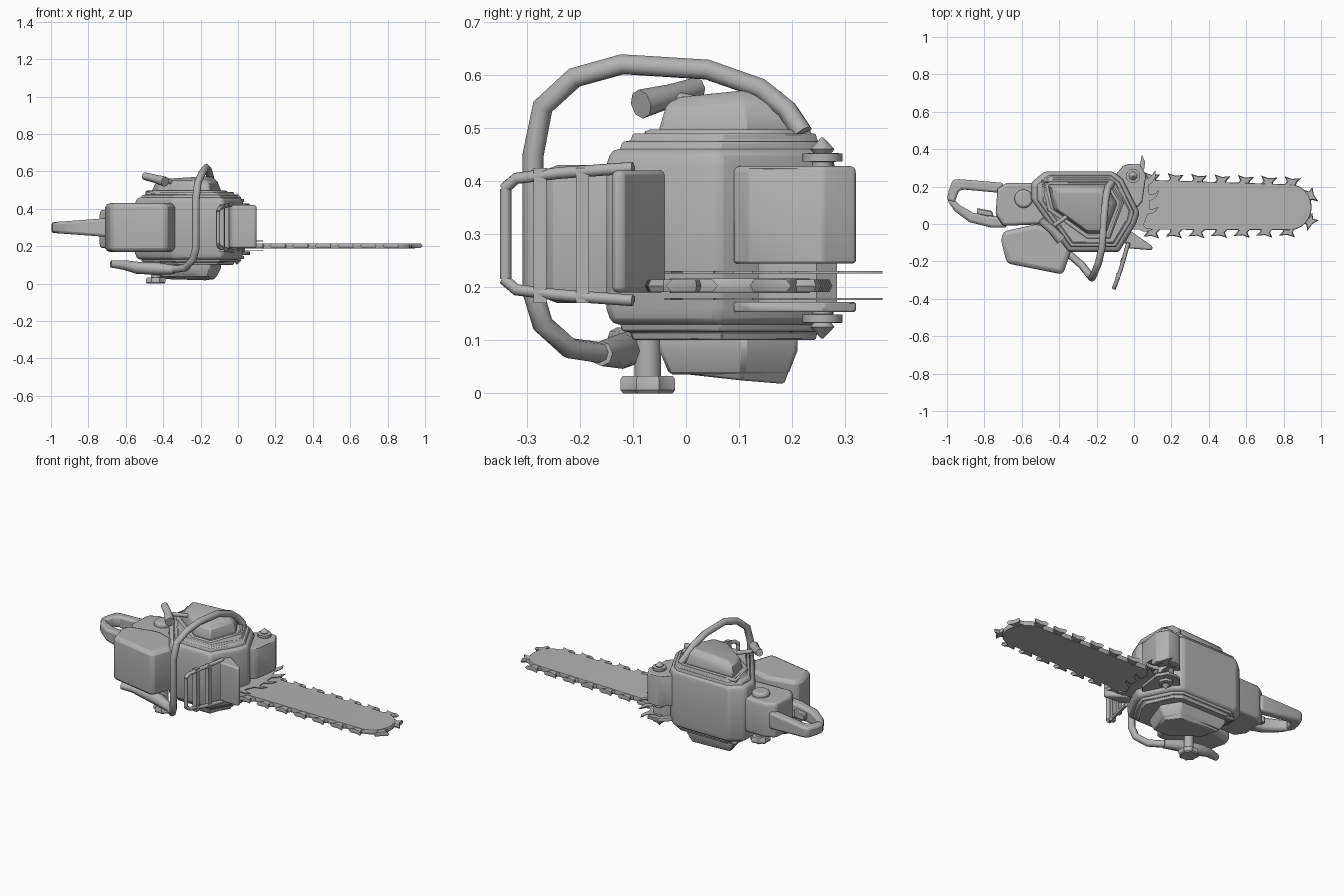
import bpy, bmesh, math
from mathutils import Vector

grey = bpy.data.materials.new("mid_grey")
grey.diffuse_color = (0.45, 0.45, 0.45, 1)


def finish(ob, angle=35):
    ob.data.materials.append(grey)
    bpy.ops.object.select_all(action='DESELECT')
    ob.select_set(True)
    bpy.context.view_layer.objects.active = ob
    if ob.type == 'CURVE':
        bpy.ops.object.convert(target='MESH')
        ob = bpy.context.object
    bpy.ops.object.shade_smooth_by_angle(angle=math.radians(angle))
    return ob


def bm_object(name, bm, bevel=0.0, segments=2):
    bmesh.ops.recalc_face_normals(bm, faces=bm.faces)
    me = bpy.data.meshes.new(name)
    bm.to_mesh(me)
    bm.free()
    ob = bpy.data.objects.new(name, me)
    bpy.context.collection.objects.link(ob)
    if bevel:
        m = ob.modifiers.new("bevel", 'BEVEL')
        m.width, m.segments, m.limit_method = bevel, segments, 'ANGLE'
        m.angle_limit = math.radians(30)
    return finish(ob)


def loft(name, pts, levels, bevel=0.0, segments=2, slope=(0, 0)):
    """Stack an xy outline at (z, scale) levels; slope tilts the last level."""
    bm = bmesh.new()
    c = Vector((sum(p[0] for p in pts), sum(p[1] for p in pts))) / len(pts)
    rings = []
    for i, (z, s) in enumerate(levels):
        ring = []
        for p in pts:
            q = c + (Vector(p) - c) * s
            dz = (q - c).dot(Vector(slope)) if i == len(levels) - 1 else 0
            ring.append(bm.verts.new((q.x, q.y, z + dz)))
        rings.append(ring)
    bm.faces.new(rings[0])
    bm.faces.new(rings[-1])
    n = len(pts)
    for a, b in zip(rings, rings[1:]):
        for i in range(n):
            bm.faces.new((a[i], a[(i + 1) % n], b[(i + 1) % n], b[i]))
    return bm_object(name, bm, bevel, segments)


def circle(x, y, r, n=12):
    return [(x + r * math.cos(2 * math.pi * i / n), y + r * math.sin(2 * math.pi * i / n)) for i in range(n)]


def tube(name, pts, r, radii=None, closed=False):
    cu = bpy.data.curves.new(name, 'CURVE')
    cu.dimensions, cu.bevel_depth, cu.bevel_resolution = '3D', r, 2
    cu.use_fill_caps = True
    sp = cu.splines.new('POLY')
    sp.points.add(len(pts) - 1)
    sp.use_cyclic_u = closed
    for i, p in enumerate(pts):
        sp.points[i].co = (*p, 1)
        sp.points[i].radius = radii[i] if radii else 1
    ob = bpy.data.objects.new(name, cu)
    bpy.context.collection.objects.link(ob)
    return finish(ob, 50)


# Engine housing with stepped plates above and below
body = [(-0.48, 0.28), (-0.11, 0.28), (-0.06, 0.24), (0.03, 0.06), (0.01, 0.0),
        (-0.08, -0.15), (-0.35, -0.15), (-0.55, 0.13), (-0.55, 0.22)]
loft("engine_body", body, [(0.13, 0.96), (0.16, 1), (0.43, 1), (0.46, 0.96)], 0.012)
loft("top_plate", body, [(0.45, 0.91), (0.474, 0.88), (0.476, 0.82), (0.49, 0.80)], 0.003, 1)
loft("bottom_plate", body, [(0.10, 0.80), (0.115, 0.82), (0.117, 0.88), (0.14, 0.91)], 0.003, 1)

# Faceted caps on both sides, with raised rims
cap = [(-0.46, 0.21), (-0.15, 0.21), (-0.09, 0.11), (-0.15, -0.05), (-0.25, -0.05), (-0.43, 0.08)]
loft("top_cap", cap, [(0.48, 1), (0.50, 1), (0.545, 0.9), (0.562, 0.72)], 0.006, 1, (0.06, 0.08))
loft("bottom_cap", cap, [(0.035, 0.86), (0.08, 1), (0.11, 1)], 0.006, 1)
loft("bottom_cap_lip", cap, [(0.07, 0.95), (0.03, 0.8)], 0.004, 1, (-0.03, -0.10))
for nm, z, s in (("top_rim", 0.485, 1.14), ("bottom_rim", 0.112, 1.14)):
    tube(nm, [(-0.27 + (x + 0.27) * s, 0.085 + (y - 0.085) * s, z) for x, y in cap], 0.012, closed=True)

# Pull starter grip
tube("starter_stem", [(-0.36, 0.04, 0.545), (-0.43, -0.01, 0.555)], 0.012)
tube("starter_grip", [(-0.50, 0.02, 0.575), (-0.44, -0.03, 0.56), (-0.39, -0.085, 0.545)],
     0.028, [0.75, 0.8, 1])

# Fuel tank
loft("fuel_tank", [(-0.70, -0.04), (-0.52, 0.0), (-0.31, -0.07), (-0.38, -0.27), (-0.68, -0.21), (-0.71, -0.09)],
     [(0.17, 0.97), (0.19, 1), (0.41, 1), (0.43, 0.97)], 0.02)

# Rear mount, filler knob and loop handle
loft("rear_mount", [(-0.73, 0.19), (-0.68, 0.22), (-0.45, 0.22), (-0.45, 0.0), (-0.70, -0.01), (-0.74, 0.05)],
     [(0.19, 0.96), (0.21, 1), (0.37, 1), (0.395, 0.95)], 0.01)
loft("filler_knob", circle(-0.59, 0.135, 0.05), [(0.38, 1), (0.41, 1), (0.42, 0.8)], 0.004, 1)


def rear_bar(name, outline):
    """Flat bar in plan whose height shrinks towards the rear."""
    ob = loft(name, outline, [(-1, 1), (1, 1)])
    for v in ob.data.vertices:
        v.co.z = 0.30 + math.copysign(0.028 + 0.022 * (v.co.x + 1) / 0.3, v.co.z)
    m = ob.modifiers.new("bevel", 'BEVEL')
    m.width, m.segments, m.limit_method = 0.014, 2, 'ANGLE'


rear_bar("rear_handle_grip", [(-0.70, 0.22), (-0.94, 0.24), (-0.97, 0.235), (-0.99, 0.18), (-1.0, 0.13),
                              (-0.96, 0.11), (-0.94, 0.17), (-0.92, 0.185), (-0.70, 0.165)])
rear_bar("rear_handle_guard", [(-1.0, 0.13), (-0.96, 0.07), (-0.88, 0.01), (-0.76, -0.02), (-0.68, -0.02),
                               (-0.68, 0.05), (-0.77, 0.04), (-0.86, 0.06), (-0.93, 0.10), (-0.96, 0.13)])
loft("trigger", [(-0.84, 0.05), (-0.75, 0.04), (-0.76, 0.07), (-0.84, 0.085)], [(0.28, 1), (0.32, 1)], 0.005, 1)

# Wrap-around front handle, ending in a thick grip underneath
tube("front_handle", [(-0.12, 0.22, 0.49), (-0.14, 0.19, 0.535), (-0.15, 0.14, 0.575), (-0.16, 0.04, 0.61),
                      (-0.17, -0.12, 0.62), (-0.19, -0.21, 0.595), (-0.215, -0.27, 0.54), (-0.225, -0.288, 0.45),
                      (-0.225, -0.288, 0.19), (-0.24, -0.27, 0.13), (-0.28, -0.22, 0.085), (-0.36, -0.15, 0.075)],
     0.02)
tube("lower_grip", [(-0.34, -0.16, 0.075), (-0.43, -0.12, 0.08), (-0.54, -0.10, 0.085), (-0.61, -0.11, 0.10),
                    (-0.68, -0.13, 0.105)], 0.034, [0.7, 1, 0.95, 0.75, 0.55])

# Scalloped knob underneath
knob = [(-0.44 + r * math.cos(i * math.pi / 8), -0.072 + r * math.sin(i * math.pi / 8))
        for i in range(16) for r in [0.056 if i % 2 else 0.047]]
loft("bottom_knob", knob, [(0.0, 0.9), (0.006, 1), (0.026, 1), (0.033, 0.9)])
loft("knob_stem", circle(-0.44, -0.072, 0.025), [(0.03, 1), (0.12, 1)])

# Hand guard frame with wedge base
for i, z in enumerate((0.425, 0.175)):
    e = 0.02 if i else -0.02
    tube("guard_rail", [(-0.03, -0.10, z), (-0.07, -0.24, z + e * 0.5), (-0.098, -0.32, z + e), (-0.108, -0.343, z + 2 * e)], 0.011)
tube("guard_outer_bar", [(-0.106, -0.34, 0.385), (-0.106, -0.34, 0.215)], 0.011)
for y in (-0.275, -0.195):
    loft("guard_slat", [(-0.03 + (y + 0.1) * 0.31 + dx, y + dy) for dx, dy in
                        ((-0.014, -0.012), (0.01, -0.012), (0.014, 0.012), (-0.01, 0.012))], [(0.17, 1), (0.425, 1)])
loft("guard_wedge", [(-0.03, -0.03), (0.0, -0.05), (0.10, -0.12), (0.095, -0.14), (-0.03, -0.13), (-0.06, -0.08)],
     [(0.19, 0.96), (0.20, 1), (0.41, 1), (0.42, 0.96)], 0.008)

# Clutch housing, clamped above and below the guide bar
clutch = [(-0.11, 0.25), (-0.06, 0.31), (-0.03, 0.32), (0.03, 0.32), (0.065, 0.26), (0.045, 0.12), (0.02, 0.09), (-0.09, 0.09)]
loft("clutch_housing", clutch, [(0.245, 1), (0.42, 1), (0.428, 0.95)], 0.008)
loft("clutch_lower_plate", clutch, [(0.153, 1), (0.172, 1)], 0.003, 1)
loft("clutch_core", clutch, [(0.165, 0.65), (0.25, 0.65)])
for nm, z, d in (("upper_bolt", 0.42, 1), ("lower_bolt", 0.165, -1)):
    loft(nm, circle(-0.005, 0.257, 0.038), [(z, 0.5), (z + d * 0.016, 0.5), (z + d * 0.017, 1), (z + d * 0.032, 1),
                                            (z + d * 0.033, 0.45), (z + d * 0.04, 0.6), (z + d * 0.062, 0.05)])

# Guide bar with rounded nose
nose = [(0.835 + 0.115 * math.cos(a), 0.09 + 0.122 * math.sin(a))
        for a in [math.radians(-90 + 15 * i) for i in range(13)]]
loft("guide_bar", [(-0.05, -0.03)] + nose + [(0.1, 0.235), (-0.05, 0.235)],
     [(0.189, 0.985), (0.194, 1), (0.211, 1), (0.216, 0.985)])


# Chain teeth: fin shapes set along the bar edge
def tooth(x, y, ang, size=1.0):
    shape = [(-0.045, -0.012), (0.025, -0.012), (0.03, 0.008), (0.052, 0.032), (0.005, 0.028), (-0.035, 0.042), (-0.022, 0.012)]
    ca, sa = math.cos(ang), math.sin(ang)
    pts = [(x + size * (ca * px - sa * py), y + size * (sa * px + ca * py)) for px, py in shape]
    loft("chain_tooth", pts, [(0.191, 0.8), (0.2025, 1), (0.214, 0.8)])


for i in range(7):
    tooth(0.09 + i * 0.125, 0.234 - i * 0.0035, 0)
    tooth(0.10 + i * 0.121, -0.036 + i * 0.001, math.pi)
tooth(0.935, 0.15, math.radians(-62), 0.95)
tooth(0.935, 0.02, math.radians(-130), 0.95)


# Bucking spikes: two thin claw plates either side of the bar
def claw(x, y, ang, size):
    shape = [(0, -0.03), (0.05, -0.025), (0.09, 0.0), (0.115, 0.045), (0.06, 0.02), (0, 0.025)]
    ca, sa = math.cos(ang), math.sin(ang)
    return [(x + size * (ca * a - sa * b), y + size * (sa * a + ca * b)) for a, b in shape]


for z in (0.178, 0.228):
    loft("spike_plate", [(-0.04, 0.30), (0.04, 0.30), (0.08, 0.20), (0.085, 0.08), (0.04, -0.03), (-0.04, -0.03)],
         [(z - 0.002, 1), (z + 0.002, 1)])
    for x, y, a, s in ((0.02, 0.28, 55, 0.75), (0.06, 0.22, 30, 0.7), (0.07, 0.14, 10, 0.6),
                       (0.06, 0.07, -5, 0.6), (0.03, -0.01, -35, 0.6)):
        loft("bucking_spike", claw(x, y, math.radians(a), s), [(z - 0.002, 1), (z + 0.002, 1)])
